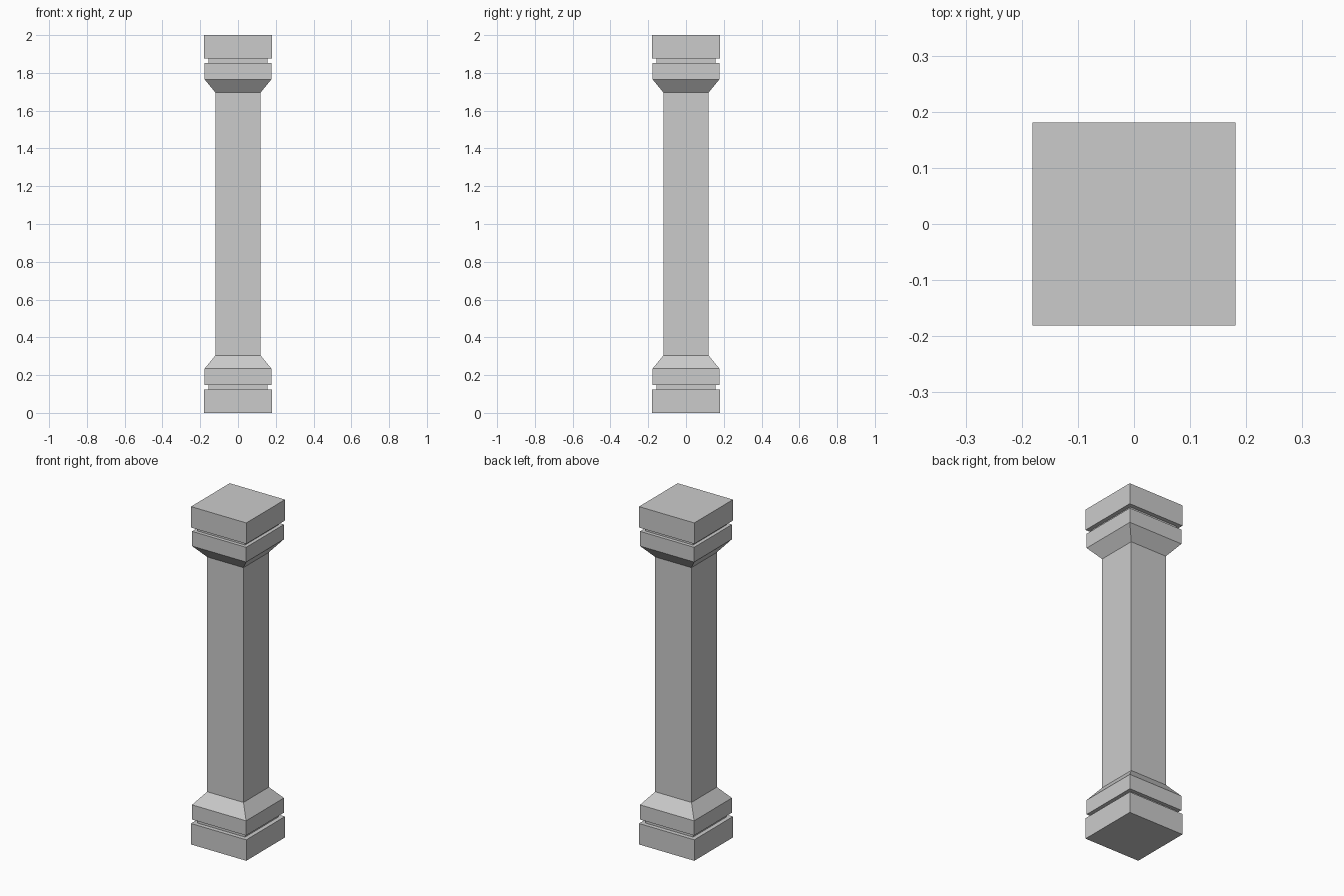
import bpy, bmesh

if "Cube" in bpy.data.objects:
    bpy.data.objects.remove(bpy.data.objects["Cube"])

HEIGHT = 2.0
# (half width, height) steps of the square base moulding, bottom to top
BASE = [(0.181, 0.0), (0.181, 0.124), (0.156, 0.124), (0.156, 0.147),
        (0.177, 0.147), (0.177, 0.234), (0.119, 0.305)]


def square_loft(name, profile, cap_first=False):
    """Sweep a profile around a square; optionally close its first ring."""
    bm = bmesh.new()
    rings = [[bm.verts.new((sx * w, sy * w, z))
              for sx, sy in ((-1, -1), (1, -1), (1, 1), (-1, 1))]
             for w, z in profile]
    for low, high in zip(rings, rings[1:]):
        for i in range(4):
            j = (i + 1) % 4
            face = (low[i], low[j], high[j], high[i])
            bm.faces.new(face if profile[0][1] < profile[-1][1] else face[::-1])
    if cap_first:
        rising = profile[0][1] < profile[-1][1]
        bm.faces.new(rings[0][::-1] if rising else rings[0])
    mesh = bpy.data.meshes.new(name)
    bm.to_mesh(mesh)
    bm.free()
    obj = bpy.data.objects.new(name, mesh)
    bpy.context.collection.objects.link(obj)
    return obj


# Stepped base, and the same moulding upside down as the capital
square_loft("base", BASE, cap_first=True)
square_loft("capital", [(w, HEIGHT - z) for w, z in BASE], cap_first=True)

# Plain square shaft between them
width, top_of_base = BASE[-1]
square_loft("shaft", [(width, top_of_base), (width, HEIGHT - top_of_base)])
